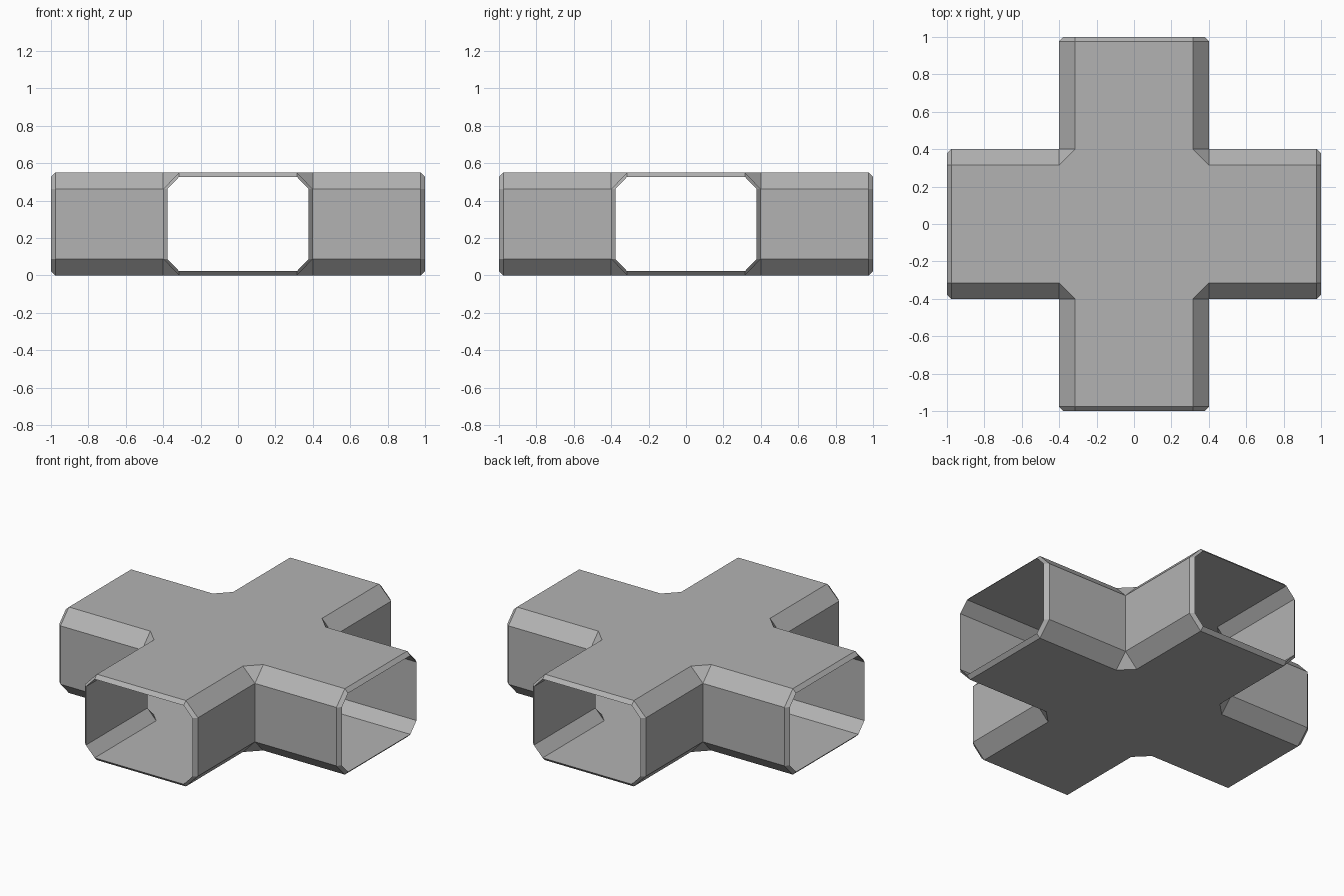
import bpy, bmesh
from math import pi
from mathutils import Matrix, Vector

if "Cube" in bpy.data.objects:
    bpy.data.objects.remove(bpy.data.objects["Cube"])

HEIGHT = 0.55      # overall height
HALF = 0.40        # half width of each arm
FLAT = 0.315       # half width of the flat top and bottom
SIDE_Z = 0.088     # height where the lower chamfer meets the side
LIP = 0.023        # wall thickness and lip bevel


def ring(bm, inset, dist, rot):
    """Octagonal cross-section of one arm at a distance from the centre."""
    w, z0, z1 = HALF - inset, inset, HEIGHT - inset
    half = [(FLAT, z0), (w, SIDE_Z), (w, HEIGHT - SIDE_Z), (FLAT, z1)]
    pts = half + [(-x, z) for x, z in reversed(half)]
    return [bm.verts.new(rot @ Vector((x, dist, z))) for x, z in pts]


def bridge(bm, a, b):
    for i in range(8):
        j = (i + 1) % 8
        bm.faces.new((a[i], a[j], b[j], b[i]))


bm = bmesh.new()
turns = [Matrix.Rotation(k * pi / 2, 3, 'Z') for k in range(4)]
ends = {}
for inset, end in ((0.0, 1 - LIP), (LIP, 1.0)):
    # Arms of the outer or inner skin
    bases = [ring(bm, inset, HALF - inset, r) for r in turns]
    ends[inset] = [ring(bm, inset, end, r) for r in turns]
    for base, tip in zip(bases, ends[inset]):
        bridge(bm, base, tip)
    # Central floor and roof, then the triangles at the inside corners
    for right, left, side_l in ((0, 7, 6), (3, 4, 5)):
        bm.faces.new([v for b in bases for v in (b[right], b[left])])
        for k in range(4):
            a, b = bases[k], bases[(k + 1) % 4]
            bm.faces.new((a[left], a[side_l], b[right]))

# Bevelled lips joining both skins at the four openings
for outer, inner in zip(ends[0.0], ends[LIP]):
    bridge(bm, outer, inner)

bmesh.ops.remove_doubles(bm, verts=bm.verts, dist=0.0005)
bmesh.ops.recalc_face_normals(bm, faces=bm.faces)
mesh = bpy.data.meshes.new("cross_corridor")
bm.to_mesh(mesh)
bm.free()

# Mid-dark grey finish
grey = bpy.data.materials.new("dark_grey")
grey.diffuse_color = (0.45, 0.45, 0.45, 1)
grey.use_nodes = True
grey.node_tree.nodes["Principled BSDF"].inputs["Base Color"].default_value = grey.diffuse_color
mesh.materials.append(grey)
bpy.context.collection.objects.link(bpy.data.objects.new("cross_corridor", mesh))
